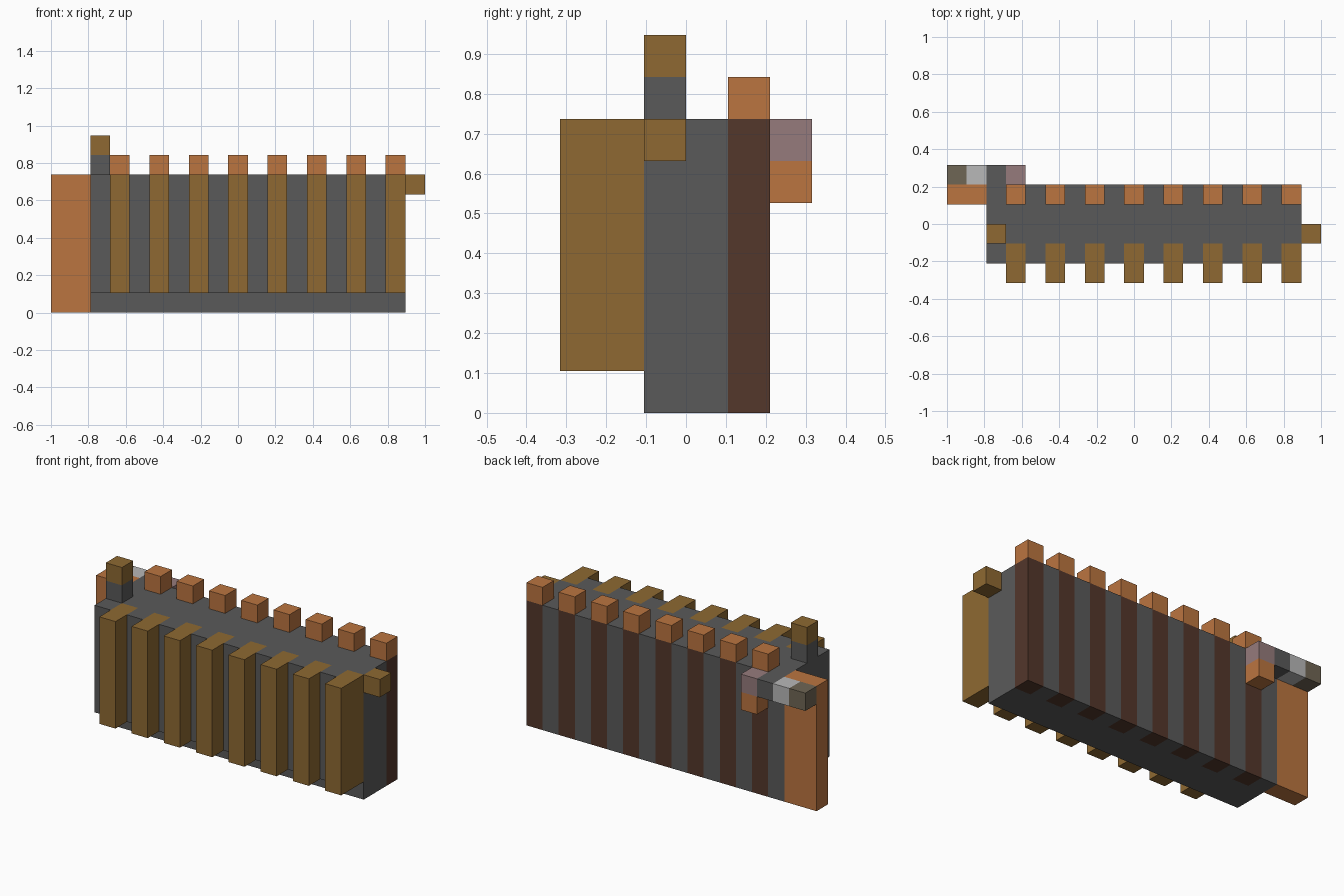
import bpy
import bmesh
from mathutils import Matrix, Vector

if "Cube" in bpy.data.objects:
    bpy.data.objects.remove(bpy.data.objects["Cube"], do_unlink=True)

# Block grid: 19 wide, 6 deep, 9 high
UNIT = 2 / 19
ORIGIN = Vector((-1, -3 * UNIT, 0))


def material(name, rgb):
    mat = bpy.data.materials.new(name)
    mat.use_nodes = True
    mat.diffuse_color = (*rgb, 1)
    mat.node_tree.nodes["Principled BSDF"].inputs["Base Color"].default_value = (*rgb, 1)
    return mat


grey = material("stone grey", (0.102, 0.102, 0.102))
copper = material("copper orange", (0.497, 0.178, 0.051))
brown = material("golden brown", (0.271, 0.141, 0.032))
umber = material("dark umber", (0.087, 0.038, 0.024))
mauve = material("dusty mauve", (0.305, 0.198, 0.202))
silver = material("light grey", (0.479, 0.479, 0.479))
olive = material("olive grey", (0.159, 0.133, 0.089))


def block(name, mat, corner, size=(1, 1, 1)):
    """Box from its lowest grid corner and its size in blocks."""
    corner, size = Vector(corner), Vector(size)
    centre = ORIGIN + (corner + size / 2) * UNIT
    bm = bmesh.new()
    bmesh.ops.create_cube(bm, size=1, matrix=Matrix.Diagonal((*(size * UNIT), 1)))
    mesh = bpy.data.meshes.new(name)
    bm.to_mesh(mesh)
    bm.free()
    mesh.materials.append(mat)
    obj = bpy.data.objects.new(name, mesh)
    obj.location = centre
    bpy.context.collection.objects.link(obj)
    return obj


# Central body
block("body_core", grey, (2, 2, 0), (16, 2, 7))

# Alternating columns on the front and the back
for x in range(2, 18):
    if x % 2:
        block("front_slat", brown, (x, 0, 1), (1, 2, 6))
        block("back_stripe", umber, (x, 4, 0), (1, 1, 7))
        block("top_stud", copper, (x, 4, 7))
    else:
        block("front_gap", grey, (x, 1, 1), (1, 1, 6))
        block("back_gap", grey, (x, 4, 0), (1, 1, 7))

# Slab at the right end
block("side_slab", copper, (0, 4, 0), (2, 1, 7))

# Post on top and knob at the left end
block("post", grey, (2, 2, 7))
block("post_cap", brown, (2, 2, 8))
block("side_knob", brown, (18, 2, 6))

# Multicoloured bar on the back with a short drop below it
for x, mat in enumerate((olive, silver, grey, mauve)):
    block("back_bar", mat, (x, 5, 6))
block("back_bar_drop", copper, (3, 5, 5))
